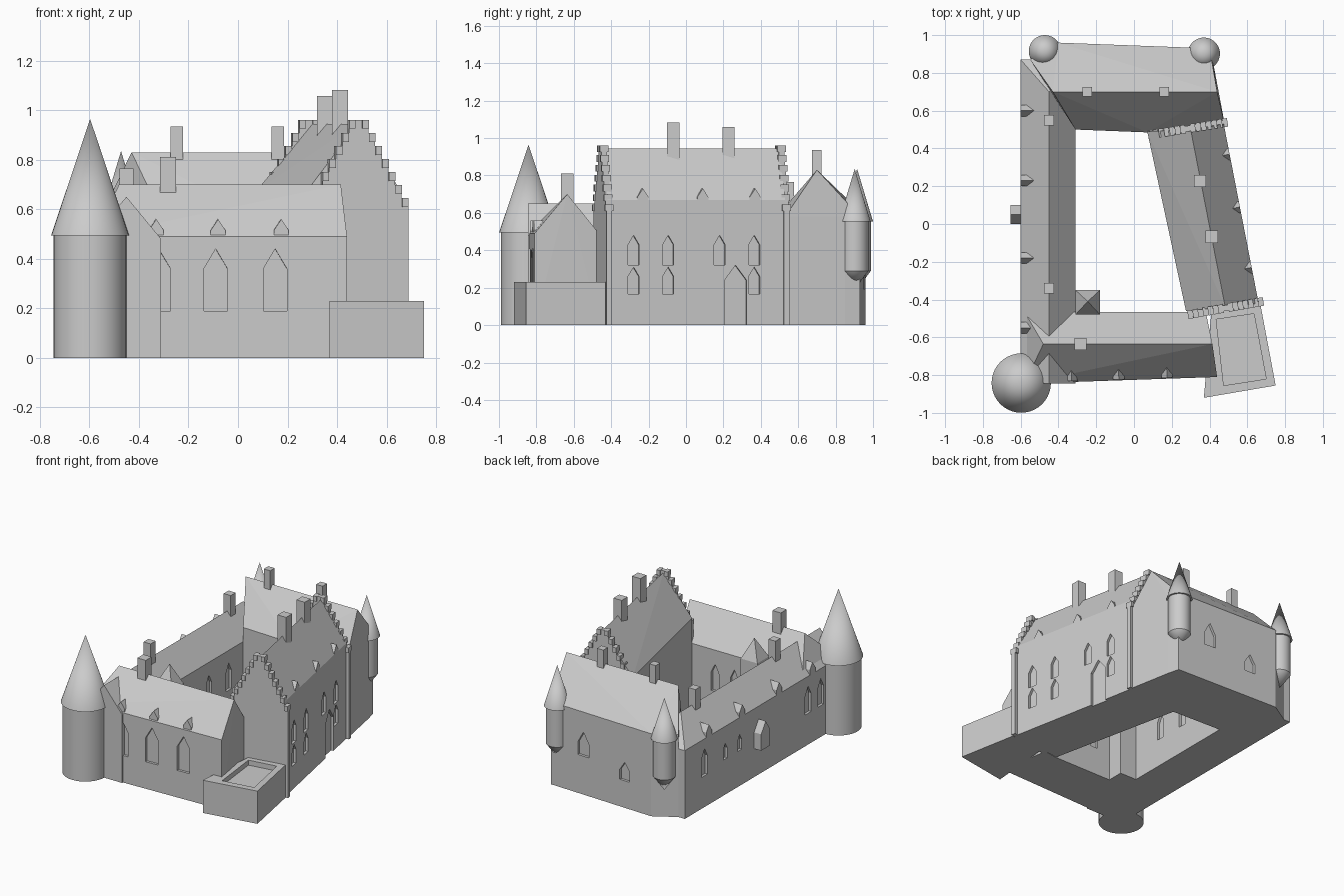
import bpy, bmesh
from math import atan2, cos, sin, radians
from mathutils import Vector, Matrix

if "Cube" in bpy.data.objects:
    bpy.data.objects.remove(bpy.data.objects["Cube"])


def finish(name, bm, smooth=False):
    bmesh.ops.recalc_face_normals(bm, faces=bm.faces)
    me = bpy.data.meshes.new(name)
    bm.to_mesh(me)
    bm.free()
    ob = bpy.data.objects.new(name, me)
    bpy.context.collection.objects.link(ob)
    if smooth:
        bpy.ops.object.select_all(action='DESELECT')
        ob.select_set(True)
        bpy.context.view_layer.objects.active = ob
        bpy.ops.object.shade_smooth_by_angle(angle=radians(35))
    return ob


def hull(name, base, eave, tops=(), z0=0.0):
    """Solid with a plan outline, wall height and optional ridge points."""
    bm = bmesh.new()
    for x, y in base:
        bm.verts.new((x, y, z0))
        bm.verts.new((x, y, eave))
    for p in tops:
        bm.verts.new(p)
    bmesh.ops.convex_hull(bm, input=bm.verts[:])
    bmesh.ops.dissolve_limit(bm, angle_limit=0.01, verts=bm.verts[:], edges=bm.edges[:])
    return finish(name, bm)


def extrude_profile(bm, prof, mat, front, back):
    """Extrude an (x, z) profile along local y, then place it."""
    a = [bm.verts.new(mat @ Vector((x, front, z))) for x, z in prof]
    b = [bm.verts.new(mat @ Vector((x, back, z))) for x, z in prof]
    n = len(prof)
    bm.faces.new(a)
    bm.faces.new(b[::-1])
    for i in range(n):
        bm.faces.new((a[i], b[i], b[(i + 1) % n], a[(i + 1) % n]))


def pointed(w, z, h, tip):
    return [(-w / 2, z), (w / 2, z), (w / 2, z + h - tip), (0, z + h), (-w / 2, z + h - tip)]


def on_wall(A, B, axis, value):
    """Placement on wall A-B (outside on the right) at a given x or y."""
    A, B = Vector(A), Vector(B)
    p = A + (B - A) * ((value - A[axis]) / (B[axis] - A[axis]))
    d = B - A
    return Matrix.Translation((p.x, p.y, 0)) @ Matrix.Rotation(atan2(d.y, d.x), 4, 'Z')


def cut(target, cutter):
    cutter.hide_render = True
    cutter.hide_viewport = True
    m = target.modifiers.new("recesses", 'BOOLEAN')
    m.operation, m.solver, m.object = 'DIFFERENCE', 'EXACT', cutter


def recesses(target, items):
    """items: (wall, axis, value, width, sill, height, tip)."""
    bm = bmesh.new()
    for (A, B), axis, v, w, z, h, tip in items:
        extrude_profile(bm, pointed(w, z, h, tip), on_wall(A, B, axis, v), -0.05, 0.018)
    cut(target, finish(target.name + "_window_cutter", bm))


def dormers(name, wall, axis, values, w, z, h, front, back):
    bm = bmesh.new()
    for v in values:
        extrude_profile(bm, pointed(w, z, h, w * 0.75), on_wall(*wall, axis, v), front, back)
    return finish(name, bm)


def lathe(name, x, y, rings):
    bm = bmesh.new()
    for r1, z1, r2, z2 in rings:
        bmesh.ops.create_cone(bm, cap_ends=True, segments=40, radius1=r1, radius2=r2, depth=z2 - z1,
                              matrix=Matrix.Translation((x, y, (z1 + z2) / 2)))
    bmesh.ops.remove_doubles(bm, verts=[v for v in bm.verts if len(v.link_faces) > 20], dist=1e-6)
    return finish(name, bm, True)


def chimney(name, x, y, s, z0, z1):
    h = s / 2
    hull(name, [(x - h, y - h), (x + h, y - h), (x + h, y + h), (x - h, y + h)], z1, z0=z0)


# Four wings around the courtyard
S = [(-0.58, -0.845), (0.44, -0.81), (0.38, -0.465), (-0.58, -0.465)]
W = [(-0.60, -0.845), (-0.31, -0.845), (-0.31, 0.87), (-0.60, 0.87)]
N = [(-0.31, 0.50), (0.07, 0.485), (0.48, 0.53), (0.42, 0.85), (0.40, 0.93), (-0.40, 0.96), (-0.55, 0.87)]
E = [(0.275, -0.46), (0.66, -0.42), (0.475, 0.53), (0.07, 0.49)]
south = hull("south_wing", S, 0.49, [(-0.48, -0.635, 0.70), (0.415, -0.635, 0.70)])
west = hull("west_wing", W, 0.48, [(-0.45, -0.845, 0.65), (-0.45, 0.70, 0.65)])
north = hull("north_wing", N, 0.58, [(-0.43, 0.70, 0.83), (0.44, 0.70, 0.83)])
east = hull("east_wing", E, 0.67, [(0.30, 0.50, 0.945), (0.483, -0.44, 0.945)])

# Pointed windows and door
s_wall, s_in = (S[0], S[1]), (S[2], S[3])
w_wall, w_in = (W[3], W[0]), (W[1], W[2])
e_wall, n_wall = (E[1], E[2]), (N[4], N[5])
recesses(south, [(s_wall, 0, x, 0.095, 0.19, 0.25, 0.08) for x in (-0.32, -0.09, 0.15)]
         + [(s_in, 0, x, 0.06, 0.20, 0.19, 0.06) for x in (-0.05, 0.1)])
recesses(west, [(w_wall, 1, y, 0.065, 0.22, 0.19, 0.06) for y in (0.65, -0.5, -0.64)]
         + [(w_wall, 1, y, 0.045, 0.25, 0.11, 0.04) for y in (0.42, 0.26)]
         + [(w_in, 1, y, 0.06, 0.20, 0.19, 0.06) for y in (-0.1, 0.12, 0.34)])
recesses(north, [(n_wall, 0, -0.19, 0.08, 0.19, 0.13, 0.06), (n_wall, 0, 0.14, 0.09, 0.27, 0.17, 0.08)])
recesses(east, [(e_wall, 1, y, 0.06, z, h, 0.05) for y in (-0.28, -0.095, 0.18, 0.365)
                for z, h in ((0.32, 0.16), (0.165, 0.145)) if z > 0.3 or y != 0.18]
         + [(e_wall, 1, 0.265, 0.12, -0.02, 0.34, 0.08)])

# Roof dormers and the bay window
dormers("south_dormers", s_wall, 0, (-0.33, -0.08, 0.175), 0.06, 0.46, 0.10, 0.005, 0.14)
dormers("west_dormers", w_wall, 1, (0.60, 0.23, -0.18, -0.55), 0.06, 0.45, 0.11, 0.0, 0.12)
dormers("east_dormers", e_wall, 1, (0.37, 0.09, -0.23), 0.06, 0.65, 0.08, 0.0, 0.10)
dormers("bay_window", w_wall, 1, (0.05,), 0.10, 0.20, 0.19, -0.055, 0.02)


# Crow-stepped gables on the east wing
def crowstep(name, cx, cy, half, angle, n=7):
    mat = Matrix.Translation((cx, cy, 0)) @ Matrix.Rotation(angle, 4, 'Z')
    right, caps = [], []
    for i in range(n):
        u = half + (0.04 - half) * i / (n - 1)
        z = 0.645 + 0.315 * i / (n - 1)
        right += [(u, 0.0 if i == 0 else right[-1][1]), (u, z)]
        caps.append((u, z))
    bm = bmesh.new()
    extrude_profile(bm, right + [(-u, z) for u, z in right[::-1]], mat, -0.015, 0.015)
    for u, z in caps:
        for a in (u, -u + 0.026):
            extrude_profile(bm, [(a - 0.026, z - 0.035), (a, z - 0.035), (a, z + 0.001), (a - 0.026, z + 0.001)],
                            mat, -0.023, 0.023)
    finish(name, bm)


crowstep("south_step_gable", 0.485, -0.445, 0.203, radians(10))
crowstep("north_step_gable", 0.285, 0.505, 0.213, radians(9))

# Round corner tower and hanging corner turrets
lathe("corner_tower", -0.597, -0.842, [(0.147, 0, 0.147, 0.5), (0.157, 0.495, 0, 0.965)])
for name, x, y in (("west_turret", -0.472, 0.915), ("east_turret", 0.37, 0.902)):
    lathe(name, x, y, [(0, 0.19, 0.073, 0.29), (0.073, 0.29, 0.073, 0.56), (0.085, 0.553, 0, 0.835)])

# Courtyard stair tower
hull("stair_tower", [(-0.31, -0.48), (-0.18, -0.48), (-0.18, -0.35), (-0.31, -0.35)], 0.55,
     [(-0.245, -0.41, 0.69)])

# Terrace with sunken floor
terrace = hull("terrace", [(0.37, -0.92), (0.75, -0.855), (0.67, -0.43), (0.41, -0.46)], 0.23)
cut(terrace, hull("terrace_cutter", [(0.475, -0.855), (0.70, -0.82), (0.635, -0.475), (0.435, -0.505)],
                  0.3, z0=0.195))

# Chimneys
for i, c in enumerate([(-0.45, 0.55, 0.055, 0.58, 0.765), (-0.45, -0.34, 0.055, 0.58, 0.765),
                       (-0.283, -0.635, 0.065, 0.62, 0.81), (-0.247, 0.70, 0.05, 0.76, 0.935),
                       (0.16, 0.70, 0.05, 0.76, 0.935), (0.35, 0.228, 0.064, 0.86, 1.058),
                       (0.412, -0.068, 0.066, 0.86, 1.082)]):
    chimney("chimney_%d" % (i + 1), *c)
